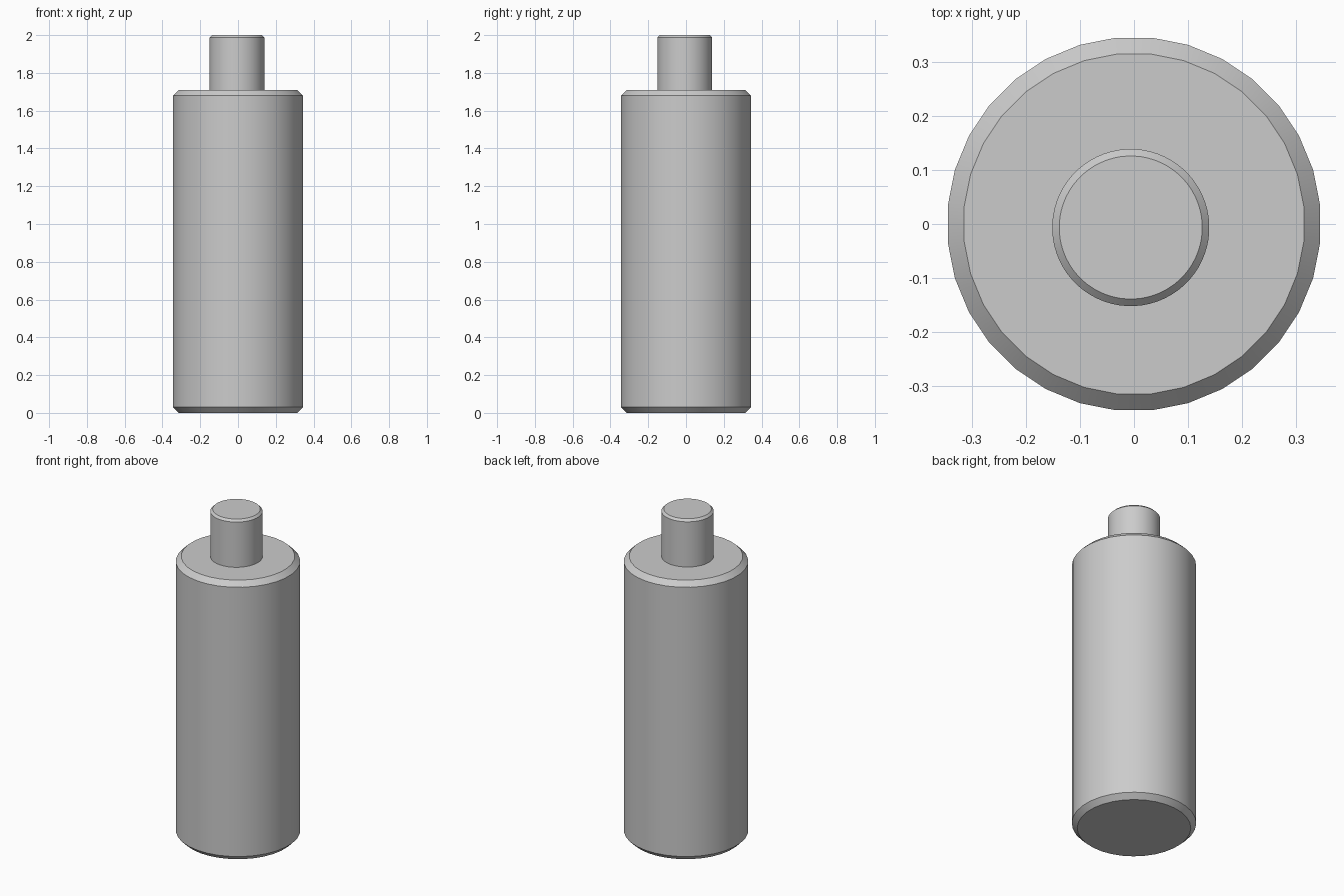
import bpy
from math import pi, cos, radians

if "Cube" in bpy.data.objects:
    bpy.data.objects.remove(bpy.data.objects["Cube"])


def chamfered_cylinder(name, apothem, z0, z1, sides, chamfer, x=0.0, y=0.0):
    """Upright cylinder with flats facing the axes and chamfered rims."""
    bpy.ops.mesh.primitive_cylinder_add(
        vertices=sides, radius=apothem / cos(pi / sides), depth=z1 - z0,
        location=(x, y, (z0 + z1) / 2), rotation=(0, 0, pi / sides))
    obj = bpy.context.object
    obj.name = name
    bevel = obj.modifiers.new("rim_chamfer", 'BEVEL')
    bevel.width = chamfer
    bevel.segments = 1
    bevel.limit_method = 'ANGLE'
    bevel.angle_limit = radians(40)
    bpy.ops.object.modifier_apply(modifier=bevel.name)
    bpy.ops.object.shade_smooth_by_angle(angle=radians(30))
    return obj


# Main body, chamfered at both ends
chamfered_cylinder("body", 0.344, 0.0, 1.71, 32, 0.03)

# Slightly off-centre pin, its lower chamfer sunk into the body
chamfered_cylinder("top_pin", 0.145, 1.695, 2.0, 64, 0.013, -0.006, -0.0065)
